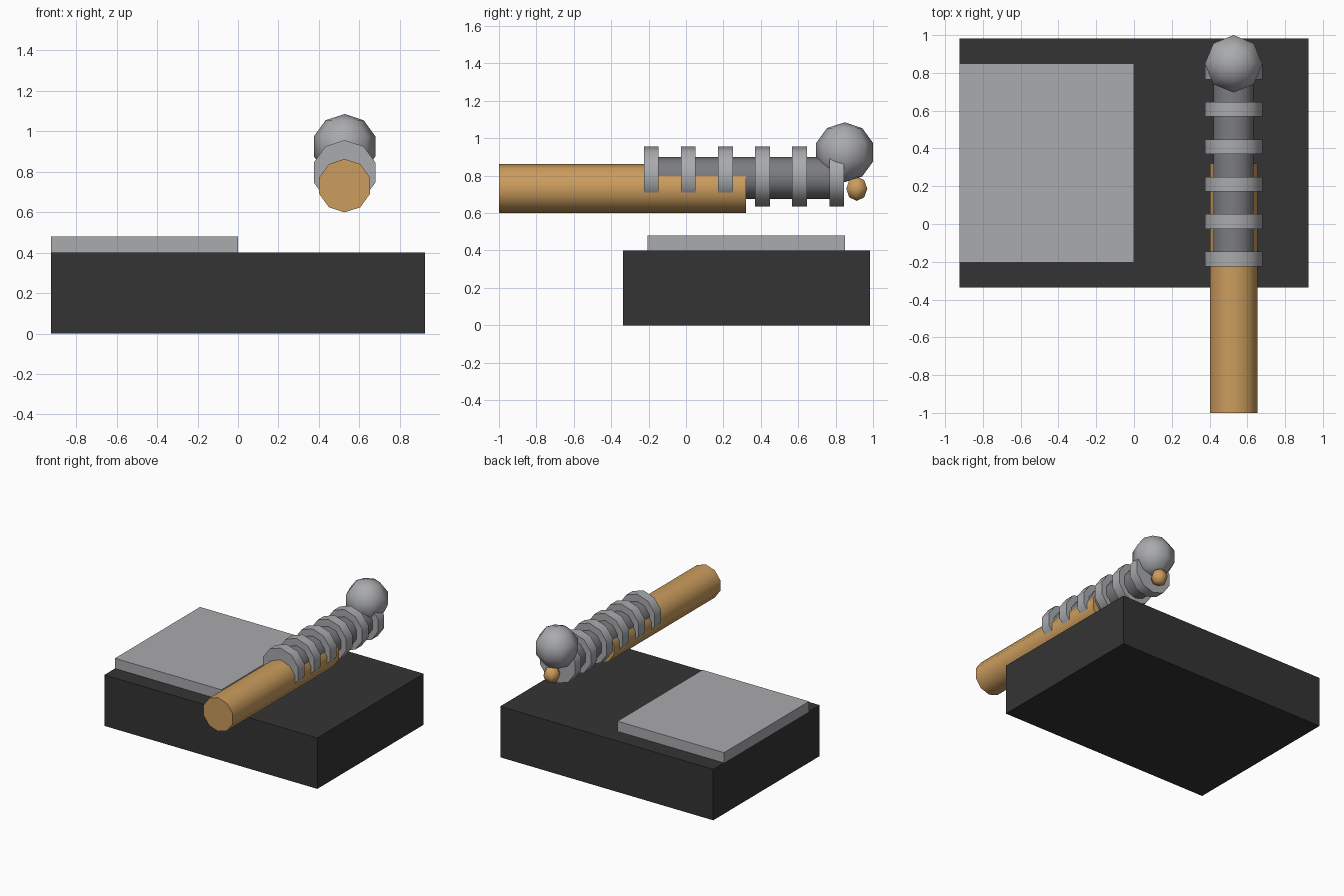
import bpy
import bmesh
from math import radians
from mathutils import Matrix

cube = bpy.data.objects.get("Cube")
if cube:
    bpy.data.objects.remove(cube, do_unlink=True)


def material(name, rgb):
    mat = bpy.data.materials.new(name)
    mat.use_nodes = True
    color = (*rgb, 1.0)
    mat.diffuse_color = color
    mat.node_tree.nodes["Principled BSDF"].inputs["Base Color"].default_value = color
    return mat


charcoal = material("charcoal", (0.034, 0.034, 0.034))
light_steel = material("light_steel", (0.40, 0.405, 0.42))
dark_steel = material("dark_steel", (0.20, 0.203, 0.215))
wood = material("wood", (0.60, 0.335, 0.11))


def finish(name, bm, mat, angle=None):
    bmesh.ops.recalc_face_normals(bm, faces=bm.faces)
    mesh = bpy.data.meshes.new(name)
    bm.to_mesh(mesh)
    bm.free()
    mesh.materials.append(mat)
    obj = bpy.data.objects.new(name, mesh)
    bpy.context.collection.objects.link(obj)
    if angle:
        bpy.ops.object.select_all(action="DESELECT")
        obj.select_set(True)
        bpy.context.view_layer.objects.active = obj
        bpy.ops.object.shade_smooth_by_angle(angle=radians(angle))
    return obj


def box(name, low, high, mat):
    bm = bmesh.new()
    size = [b - a for a, b in zip(low, high)]
    center = [(a + b) / 2 for a, b in zip(low, high)]
    bmesh.ops.create_cube(bm, size=1, matrix=Matrix.Translation(center) @ Matrix.Diagonal((*size, 1)))
    return finish(name, bm, mat)


def rod(name, radius, y0, y1, z, mat):
    """Ten-sided cylinder along y with one corner pointing straight up."""
    bm = bmesh.new()
    place = Matrix.Translation((AXIS_X, (y0 + y1) / 2, z)) @ Matrix.Rotation(radians(90), 4, "X")
    bmesh.ops.create_cone(bm, cap_ends=True, segments=10, radius1=radius, radius2=radius,
                          depth=y1 - y0, matrix=place)
    return finish(name, bm, mat, 50)


def ball(name, radius, y, z, segments, rings, mat):
    bm = bmesh.new()
    place = Matrix.Translation((AXIS_X, y, z)) @ Matrix.Rotation(radians(90), 4, "Z")
    bmesh.ops.create_uvsphere(bm, u_segments=segments, v_segments=rings, radius=radius, matrix=place)
    return finish(name, bm, mat, 80)


AXIS_X = 0.527

# Base block and the plate on its right half
box("base_block", (-0.925, -0.337, 0), (0.925, 0.983, 0.4), charcoal)
box("top_plate", (-0.925, -0.205, 0.4), (0, 0.85, 0.48), light_steel)

# Wooden handle and the ringed metal barrel above it
rod("wooden_handle", 0.132, -1, 0.32, 0.731, wood)
rod("barrel", 0.112, -0.21, 0.83, 0.788, dark_steel)
for i in range(6):
    y = -0.185 + i * 0.198
    rod(f"barrel_ring_{i + 1}", 0.16, y - 0.039, y + 0.039, 0.796, light_steel)

# End ball and small knob
ball("end_ball", 0.16, 0.848, 0.925, 8, 5, light_steel)
ball("small_knob", 0.065, 0.913, 0.73, 6, 4, wood)
